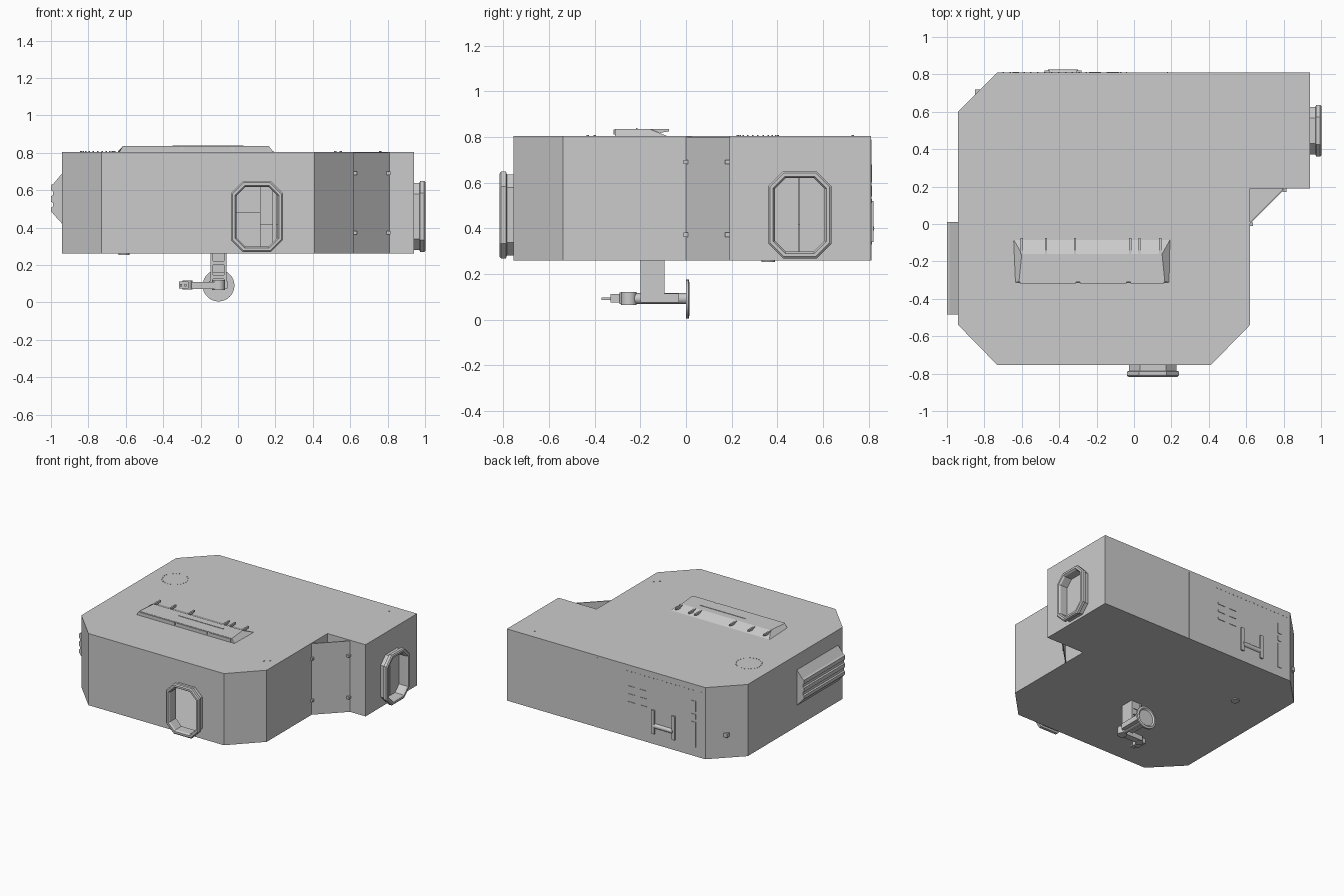
import bpy, bmesh, math
from mathutils import Matrix, Vector

if "Cube" in bpy.data.objects:
    bpy.data.objects.remove(bpy.data.objects["Cube"])

Z0, Z1 = 0.26, 0.805
FOOT = [(-.94, .60), (-.73, .81), (.94, .81), (.94, .19), (.62, .19),
        (.62, -.54), (.41, -.755), (-.73, -.755), (-.94, -.54)]
AX = {'X': Matrix(((0, 0, 1), (1, 0, 0), (0, 1, 0))),    # profile (y,z) along x
      'Y': Matrix(((1, 0, 0), (0, 0, 1), (0, 1, 0))),    # profile (x,z) along y
      'Z': Matrix.Identity(3)}                           # profile (x,y) along z


def finish(name, bm):
    bmesh.ops.recalc_face_normals(bm, faces=bm.faces)
    me = bpy.data.meshes.new(name)
    bm.to_mesh(me)
    bm.free()
    ob = bpy.data.objects.new(name, me)
    bpy.context.collection.objects.link(ob)
    return ob


def loft(name, rings, axis, loop=False):
    """rings: list of (profile points, position along axis)"""
    bm = bmesh.new()
    vs = [[bm.verts.new(AX[axis] @ Vector((a, b, t))) for a, b in pts] for pts, t in rings]
    n = len(vs[0])
    pairs = list(zip(vs, vs[1:])) + ([(vs[-1], vs[0])] if loop else [])
    for p, q in pairs:
        for i in range(n):
            bm.faces.new((p[i], p[(i + 1) % n], q[(i + 1) % n], q[i]))
    if not loop:
        bm.faces.new(vs[0])
        bm.faces.new(vs[-1])
    return finish(name, bm)


def prism(name, pts, a, b, axis='Z'):
    return loft(name, [(pts, a), (pts, b)], axis)


def box(name, x0, x1, y0, y1, z0, z1):
    return prism(name, [(x0, y0), (x1, y0), (x1, y1), (x0, y1)], z0, z1)


def circle(u, v, r, n=24):
    return [(u + r * math.cos(math.tau * i / n), v + r * math.sin(math.tau * i / n)) for i in range(n)]


def smooth(ob):
    bpy.ops.object.select_all(action='DESELECT')
    bpy.context.view_layer.objects.active = ob
    ob.select_set(True)
    bpy.ops.object.shade_smooth_by_angle(angle=math.radians(35))


def cyl(name, u, v, r, a, b, axis):
    ob = prism(name, circle(u, v, r), a, b, axis)
    smooth(ob)
    return ob


def octagon(u0, u1, v0, v1, c, d=0):
    u0, u1, v0, v1 = u0 + d, u1 - d, v0 + d, v1 - d
    c -= d * .58
    return [(u0 + c, v0), (u1 - c, v0), (u1, v0 + c), (u1, v1 - c),
            (u1 - c, v1), (u0 + c, v1), (u0, v1 - c), (u0, v0 + c)]


def cut(ob, cutter):
    m = ob.modifiers.new('cut', 'BOOLEAN')
    m.operation, m.object, m.solver = 'DIFFERENCE', cutter, 'EXACT'
    bpy.context.view_layer.objects.active = ob
    bpy.ops.object.modifier_apply(modifier=m.name)
    bpy.data.objects.remove(cutter)


# hollow hull with two doorways
t = .02
inner = [(-.92, .592), (-.722, .79), (.92, .79), (.92, .21), (.60, .21),
         (.60, -.532), (.402, -.735), (-.722, -.735), (-.92, -.532)]
hull = prism('hull', FOOT, Z0, Z1)
cut(hull, prism('cut_room', inner, Z0 + t, Z1 - t))
front_oct, right_oct = (-.038, .24, .268, .648, .065), (.36, .637, .268, .65, .065)
cut(hull, prism('cut_front', octagon(*front_oct, .03), -.9, -.7, 'Y'))
cut(hull, prism('cut_right', octagon(*right_oct, .03), .88, 1.05, 'X'))


# docking door collars: narrow neck and wide outer lip
def collar(name, o, wall, s, axis):
    rings = [(octagon(*o, d), wall + s * h) for d, h in
             ((.012, -.01), (.012, .03), (0, .034), (0, .055), (.008, .062), (.022, .062), (.03, .05), (.03, -.01))]
    loft(name, rings, axis, loop=True)


collar('front_door_collar', front_oct, -.755, -1, 'Y')
collar('right_door_collar', right_oct, .94, 1, 'X')

# interior walls seen through the doors
box('inner_wall', -.40, .12, .18, .20, Z0 + t, Z1 - t)
box('inner_counter', -.40, .12, .02, .18, Z0 + t, .48)
box('inner_shelf', .12, .30, .30, .50, Z0 + t, .42)
box('inner_partition', .185, .205, -.60, .10, Z0 + t, Z1 - t)
box('right_door_leaf_a', .925, .93, .37, .493, .28, .64)
box('right_door_leaf_b', .925, .93, .497, .63, .28, .64)

# diagonal corner panel with hinges and inner plate
prism('corner_panel', [(.62, 0), (.81, .19), (.80, .19), (.62, .01)], Z0, .80)
prism('corner_plate', [(.62, .01), (.80, .19), (.62, .19)], .50, .51)
for x, y in ((.625, 0), (.805, .182)):
    for z in (.372, .69):
        box('panel_hinge', x - .011, x + .011, y - .012, y + .008, z - .009, z + .009)

# left bay window with stepped horizontal ribs
prism('bay_window', [(-.94, .42), (-.99, .475), (-.99, .63), (-.94, .69)], -.485, .01, 'Y')
for z0, z1 in ((.475, .515), (.53, .575), (.59, .635)):
    prism('bay_rib', [(-.985, z0), (-1, z0 + .008), (-1, z1 - .008), (-.985, z1)], -.485, .01, 'Y')

# roof skylight: flat deck with sloping ends and sloping rear windows
bm = bmesh.new()
base = [(-.645, -.08), (-.635, -.312), (.19, -.312), (.195, -.08)]
top = [(-.60, -.16), (-.615, -.31), (.165, -.31), (.15, -.16)]
lo = [bm.verts.new((x, y, Z1 - .002)) for x, y in base]
hi = [bm.verts.new((x, y, .836)) for x, y in top]
bm.faces.new(hi)
bm.faces.new(lo)
for i in range(4):
    j = (i + 1) % 4
    bm.faces.new((lo[i], lo[j], hi[j], hi[i]))
finish('skylight', bm)
for x in (-.60, -.47, -.315, -.02, .03, .14):
    prism('skylight_fin', [(-.16, .836), (-.075, .836), (-.075, .825), (-.16, .81)], x - .006, x + .006, 'X')
box('skylight_rail', -.35, .03, -.218, -.212, .83, .839)
for x0, x1 in ((-.61, -.31), (-.29, -.04), (-.02, .16)):
    box('skylight_trim', x0, x1, -.318, -.308, .812, .834)

# roof hatch ring of studs and small roof fittings
for i in range(24):
    a = math.tau * i / 24
    x, y = -.75 + .09 * math.cos(a), .315 + .09 * math.sin(a)
    prism('hatch_stud', circle(x, y, .004, 6), Z1 - .001, Z1 + .003)
for x, y in ((.52, -.43), (.55, -.40), (.76, .73)):
    prism('roof_stud', circle(x, y, .006, 6), Z1 - .001, Z1 + .004)

# back service panel: seams, vents, rivets, handle
for x in (.18, -.04):
    box('back_seam', x - .003, x + .003, .80, .813, Z0, .79)
for z in (.52, .58, .64):
    for x in (-.11, -.21):
        box('back_vent', x - .03, x + .03, .80, .814, z - .008, z + .008)
for i in range(18):
    x = -.07 - i * .037
    box('back_rivet', x - .004, x + .004, .80, .813, .755, .761)
for x in (-.295, -.465):
    box('handle_post', x - .013, x + .013, .80, .822, .34, .52)
cyl('handle_bar', .807, .40, .018, -.46, -.30, 'X')
for z0, z1 in ((.33, .52), (.54, .58), (.60, .68)):
    box('back_strip', -.65, -.615, .80, .814, z0, z1)
box('side_latch', -.85, -.82, .68, .72, .42, .45)

# underside arm: mounting post
for x in (-.14, -.068):
    box('post_side', x - .007, x + .007, -.20, -.095, .10, Z0 + .005)
box('post_back', -.14, -.068, -.115, -.10, .16, Z0)
for z in (.125, .20):
    box('post_shelf', -.147, -.061, -.20, -.095, z, z + .02)
# arm: disc, shaft, elbow, forearm, gripper
dish = loft('disc', [(circle(-.104, .09, r, 32), y) for r, y in
                     ((.03, 0), (.085, 0), (.085, .012), (.07, .015), (.06, .006), (.02, .006))], 'Y')
smooth(dish)
cyl('shaft', -.104, .092, .024, -.25, .005, 'Y')
box('shaft_housing', -.155, -.055, -.20, -.03, .075, .115)
cyl('elbow', -.104, -.25, .034, .065, .12, 'Z')
box('forearm', -.27, -.104, -.28, -.23, .072, .11)
cyl('wrist', -.27, -.265, .026, .068, .118, 'Z')
box('gripper_base', -.315, -.265, -.33, -.25, .075, .112)
for x in (-.305, -.28):
    box('gripper_finger', x - .005, x + .005, -.37, -.33, .086, .098)

# underside port
cyl('bottom_port', -.61, .36, .03, .253, Z0 + .005, 'Z')
